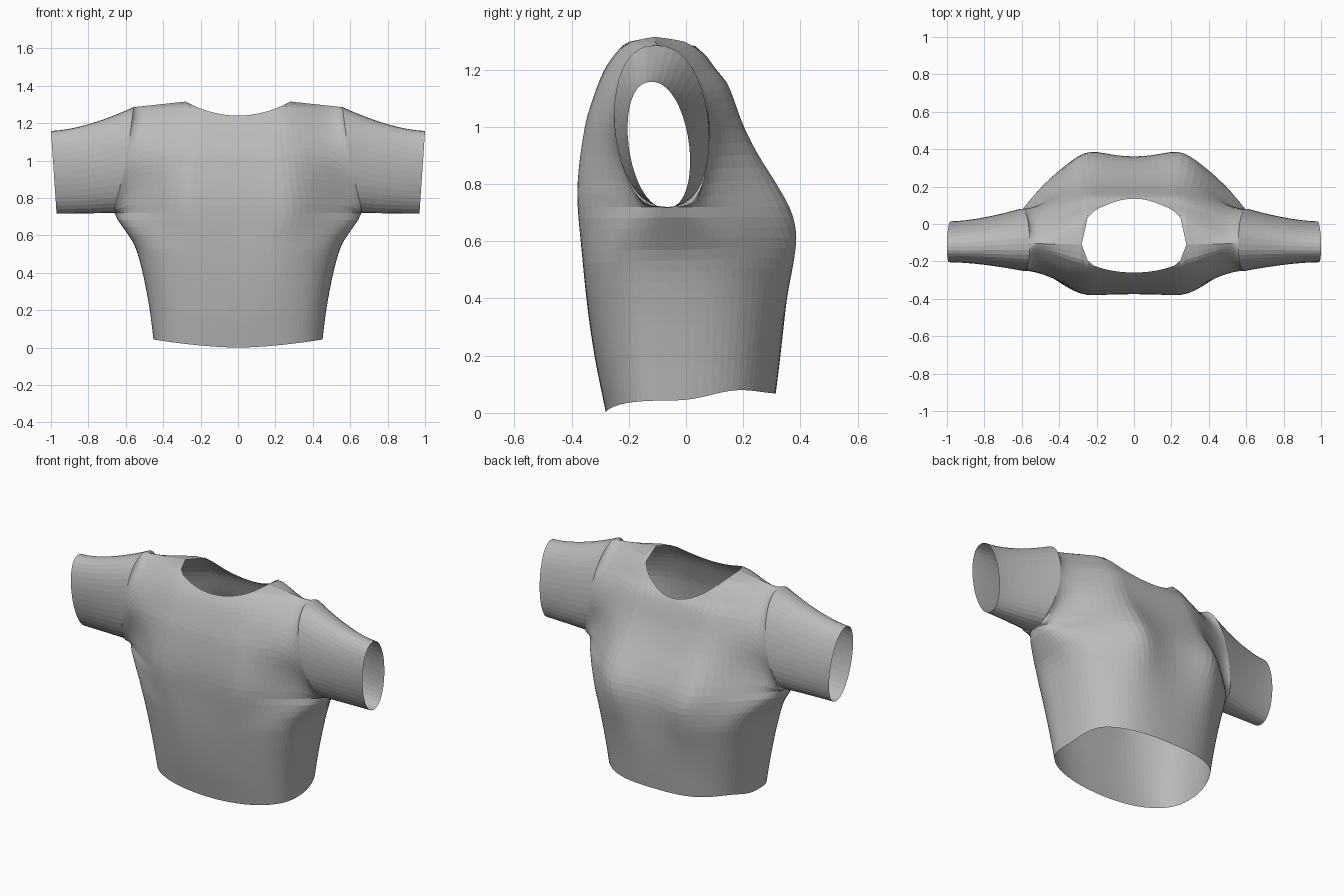
import bpy, bmesh
from math import sin, cos, pi, exp

cube = bpy.data.objects.get("Cube")
if cube:
    bpy.data.objects.remove(cube, do_unlink=True)

COLS, LOW, UP, SLEEVE = 24, 18, 20, 12
ARMPIT, RIDGE = 0.72, 1.315

# Profiles as (height, value)
WIDTH = [(0, .447), (.2, .472), (.4, .51), (.55, .555), (.65, .62), (.72, .66),
         (.85, .635), (1.0, .6), (1.3, .56)]
FRONT = [(0, -.28), (.2, -.32), (.4, -.348), (.6, -.365), (.8, -.375), (1.0, -.353),
         (1.1, -.325), (1.2, -.285), (1.27, -.235), (1.3, -.195), (1.315, -.11)]
BACK = [(0, .305), (.2, .33), (.4, .35), (.6, .36), (.7, .343), (.8, .298), (.9, .245),
        (1.0, .2), (1.15, .145), (1.2, .105), (1.26, .06), (1.3, .0), (1.315, -.11)]


def curve(table, z):
    """Smooth interpolation through a profile."""
    z = min(max(z, table[0][0]), table[-1][0])
    i = next(k for k in range(len(table) - 1) if z <= table[k + 1][0])
    def slope(k):
        a, b = table[max(k - 1, 0)], table[min(k + 1, len(table) - 1)]
        return (b[1] - a[1]) / (b[0] - a[0])
    (x0, y0), (x1, y1) = table[i], table[i + 1]
    h = x1 - x0
    t = (z - x0) / h
    return (y0 * (1 + 2 * t) * (1 - t) ** 2 + slope(i) * h * t * (1 - t) ** 2
            + y1 * t * t * (3 - 2 * t) + slope(i + 1) * h * t * t * (t - 1))


def smooth(a, b, v):
    t = min(max((v - a) / (b - a), 0), 1)
    return t * t * (3 - 2 * t)


def body_point(s, row, back):
    """Point on a panel: s runs from the centre to the side, row from hem to shoulder."""
    side = 1 if back else -1
    edge = -.065
    if row <= LOW:
        hem = .068 + .03 * s ** 4 - .055 * s ** 16 if back else .043 * s ** 1.7
        z = level = hem + (ARMPIT - hem) * row / LOW
    else:
        r = (row - LOW) / UP
        top = RIDGE - .03 * max(0, s * 2 - 1)
        neck = min(1, s * 2) ** 2
        drop = (.15 if back else .075) * (1 - neck)
        # Rows are even at the centre and follow the round armhole at the side
        mix = s ** 16
        t = (1 - cos(pi * r)) / 2 * mix + sin(pi / 2 * r) * (1 - mix)
        z = ARMPIT + (top - drop - ARMPIT) * t
        level = ARMPIT + (z - ARMPIT) * (RIDGE - ARMPIT) / (top - ARMPIT)
        h = (level - ARMPIT) / (RIDGE - ARMPIT)
        open_side = max(0, 4 * h * (1 - h)) ** (.42 * mix + 1 - mix)
        edge = -.065 - .04 * h + side * .165 * open_side
    x = s * curve(WIDTH, level)
    depth = curve(BACK if back else FRONT, level)
    round_side = max(0, 1 - s ** 2.7) ** .38
    soft_side = 1 - smooth(.36, 1, s)
    k = smooth(.5, .95, level)
    y = edge + (depth - edge) * (round_side * (1 - k) + soft_side * k)
    # Paired swell on either side of the centre
    swell = exp(-((x - .25) / .13) ** 2) * exp(-((level - .62) / .24) ** 2)
    return x, y + side * (.038 if back else .01) * swell, z


def sleeve_point(i, row, back):
    """Point on the sleeve, easing from the armhole to the cuff."""
    side = 1 if back else -1
    a = body_point(1, LOW + row, back)
    ang = pi * row / UP
    c = cos(ang)
    cuff = (.985 - .015 * c, -.095 + side * .106 * abs(sin(ang)) ** .9 + .026 * c,
            .937 - .221 * c)
    r = i / SLEEVE
    e = 1 - (1 - r) ** 1.6
    return (a[0] + (cuff[0] - a[0]) * r, a[1] + (cuff[1] - a[1]) * e,
            a[2] + (cuff[2] - a[2]) * e)


cloth = bpy.data.materials.new("grey_cloth")
cloth.use_nodes = True
grey = (.5, .5, .5, 1)
cloth.diffuse_color = grey
cloth.node_tree.nodes["Principled BSDF"].inputs["Base Color"].default_value = grey


def add_sheet(bm, point, nu, nv, flip):
    grid = [[bm.verts.new(point(i, j)) for j in range(nv + 1)] for i in range(nu + 1)]
    for i in range(nu):
        for j in range(nv):
            f = [grid[i][j], grid[i + 1][j], grid[i + 1][j + 1], grid[i][j + 1]]
            bm.faces.new(f[::-1] if flip else f)


def finish(name, bm):
    bmesh.ops.remove_doubles(bm, verts=bm.verts, dist=.0005)
    mesh = bpy.data.meshes.new(name)
    bm.to_mesh(mesh)
    bm.free()
    mesh.materials.append(cloth)
    bpy.context.collection.objects.link(bpy.data.objects.new(name, mesh))


# Body: front and back panels, each mirrored
bm = bmesh.new()
for back in (False, True):
    for m in (1, -1):
        def panel(i, j):
            x, y, z = body_point(sin(pi / 2 * i / COLS), j, back)
            return m * x, y, z
        add_sheet(bm, panel, COLS, LOW + UP, back != (m < 0))
finish("shirt_body", bm)

# Sleeves: open tubes from armhole to cuff
for name, m in (("left_sleeve", 1), ("right_sleeve", -1)):
    bm = bmesh.new()
    for back in (False, True):
        def tube(i, j):
            x, y, z = sleeve_point(i, j, back)
            return m * x, y, z
        add_sheet(bm, tube, SLEEVE, UP, back != (m < 0))
    finish(name, bm)
